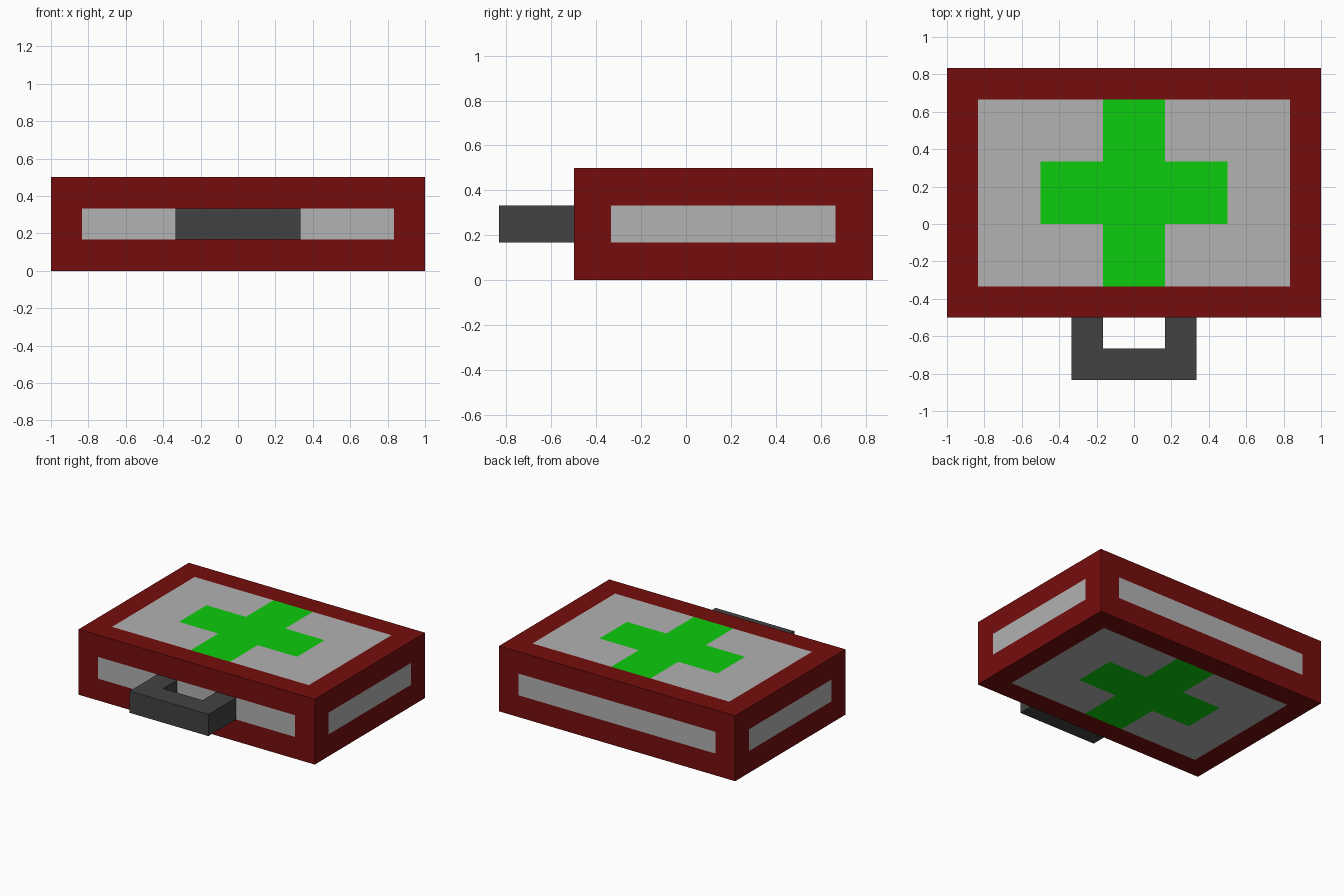
import bpy, bmesh
from mathutils import Vector

if "Cube" in bpy.data.objects:
    bpy.data.objects.remove(bpy.data.objects["Cube"])

U = 1 / 6  # the whole model sits on a grid of sixths


def material(name, srgb):
    m = bpy.data.materials.new(name)
    lin = [((c / 255 + 0.055) / 1.055) ** 2.4 if c > 10 else c / 255 / 12.92 for c in srgb]
    m.diffuse_color = (*lin, 1)
    m.use_nodes = True
    m.node_tree.nodes["Principled BSDF"].inputs["Base Color"].default_value = m.diffuse_color
    return m


red = material("dark_red", (118, 13, 13))
grey = material("light_grey", (178, 178, 178))
green = material("bright_green", (13, 204, 14))
dark = material("dark_grey", (66, 66, 66))


def finish(name, bm, mats):
    bmesh.ops.recalc_face_normals(bm, faces=bm.faces[:])
    me = bpy.data.meshes.new(name)
    bm.to_mesh(me)
    bm.free()
    for m in mats:
        me.materials.append(m)
    ob = bpy.data.objects.new(name, me)
    bpy.context.collection.objects.link(ob)
    return ob


# Case: a box cut along the panel and cross outlines
lo, hi = Vector((-6, -3, 0)) * U, Vector((6, 5, 3)) * U
bm = bmesh.new()
bmesh.ops.create_cube(bm, size=1)
for v in bm.verts:
    v.co = Vector([lo[i] if v.co[i] < 0 else hi[i] for i in range(3)])
cuts = ((-5, -3, -1, 1, 3, 5), (-2, 0, 2, 4), (1, 2))
for axis, values in enumerate(cuts):
    for value in values:
        point, normal = Vector(), Vector()
        point[axis], normal[axis] = value * U, 1
        bmesh.ops.bisect_plane(bm, geom=bm.verts[:] + bm.edges[:] + bm.faces[:],
                               dist=1e-5, plane_co=point, plane_no=normal)

# Red border, grey panel on every side, green cross on lid and base
bm.normal_update()
for f in bm.faces:
    c = f.calc_center_median()
    n = max(range(3), key=lambda i: abs(f.normal[i]))
    if all(lo[i] + U < c[i] < hi[i] - U for i in range(3) if i != n):
        x, y = abs(c.x) / U, abs(c.y / U - 1)
        cross = n == 2 and (x < 1 or (x < 3 and y < 1))
        f.material_index = 2 if cross else 1
finish("case", bm, (red, grey, green))

# Handle: U-shaped outline extruded upwards
outline = [(-2, -3), (-2, -5), (2, -5), (2, -3), (1, -3), (1, -4), (-1, -4), (-1, -3)]
bm = bmesh.new()
face = bm.faces.new([bm.verts.new((x * U, y * U, U)) for x, y in outline])
ext = bmesh.ops.extrude_face_region(bm, geom=[face], use_keep_orig=True)
bmesh.ops.translate(bm, vec=(0, 0, U),
                    verts=[g for g in ext["geom"] if isinstance(g, bmesh.types.BMVert)])
finish("handle", bm, (dark,))
